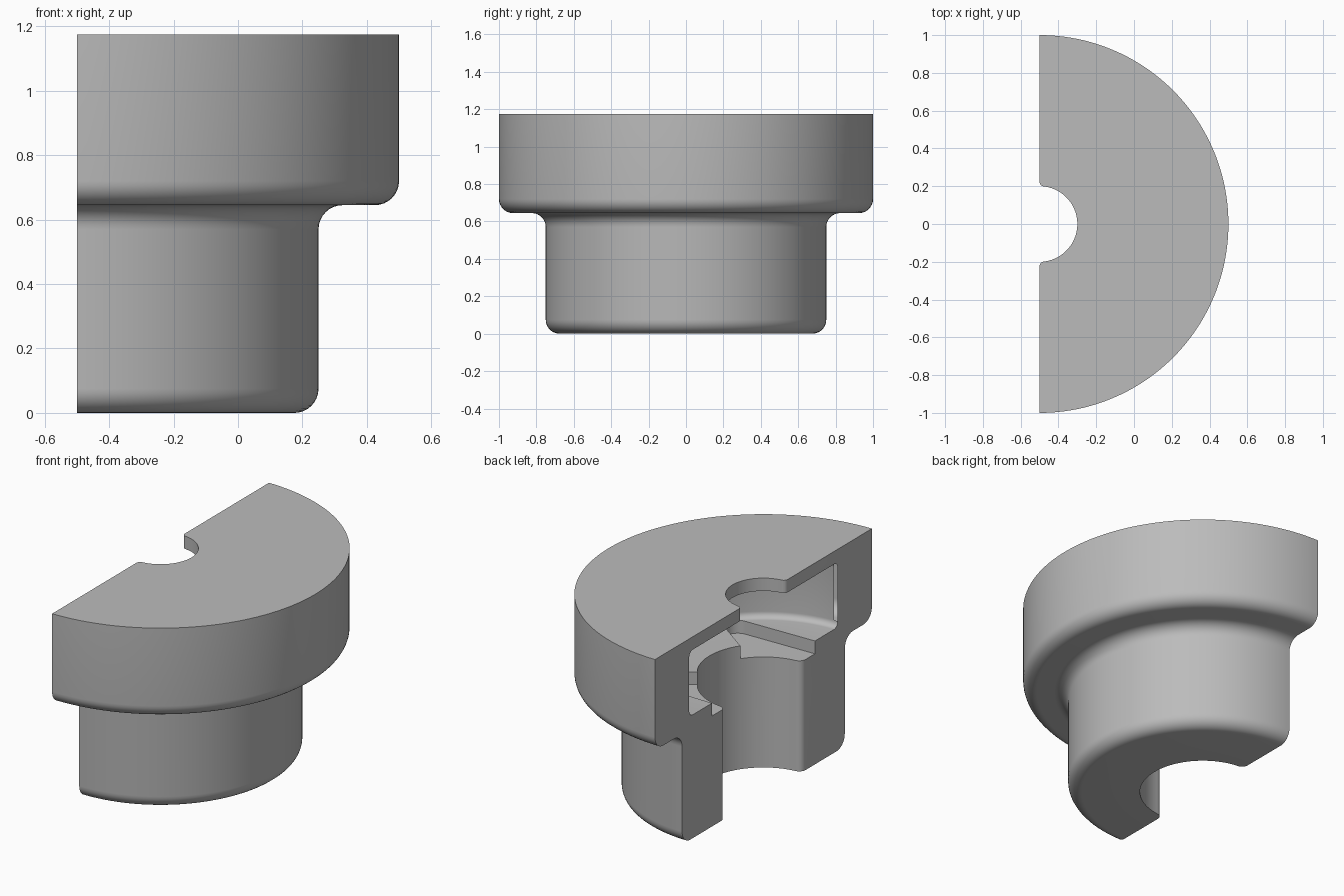
import bpy, bmesh
from math import sin, cos, pi, sqrt, atan2, radians, tan
from mathutils import Vector

cube = bpy.data.objects.get("Cube")
if cube:
    bpy.data.objects.remove(cube, do_unlink=True)

AXIS_X = -0.5
HEIGHT = 1.175
LEDGE = 0.645

grey = bpy.data.materials.new("plain_grey")
grey.use_nodes = True
grey.diffuse_color = (0.5, 0.5, 0.5, 1)
grey.node_tree.nodes["Principled BSDF"].inputs["Base Color"].default_value = (0.5, 0.5, 0.5, 1)


def arc(cx, cy, r, start, end, steps=8):
    """Points on an arc, angles in degrees."""
    angles = [radians(start + (end - start) * i / steps) for i in range(steps + 1)]
    return [(cx + r * cos(a), cy + r * sin(a)) for a in angles]


def finish(name, bm):
    bmesh.ops.remove_doubles(bm, verts=bm.verts, dist=1e-5)
    bmesh.ops.recalc_face_normals(bm, faces=bm.faces)
    mesh = bpy.data.meshes.new(name)
    bm.to_mesh(mesh)
    bm.free()
    mesh.materials.append(grey)
    obj = bpy.data.objects.new(name, mesh)
    obj.location.x = AXIS_X
    bpy.context.collection.objects.link(obj)
    return obj


def revolve(name, profile, sweep, steps):
    """Turn a profile, which starts and ends on the axis, about z."""
    bm = bmesh.new()
    rows = []
    for i in range(steps + 1):
        a = -pi / 2 + sweep * i / steps
        rows.append([bm.verts.new((r * cos(a), r * sin(a), z)) for r, z in profile])
    for p, q in zip(rows, rows[1:]):
        for k in range(len(profile) - 1):
            bm.faces.new((p[k], q[k], q[k + 1], p[k + 1]))
    if sweep < 2 * pi:
        bm.faces.new(rows[0])
        bm.faces.new(rows[-1])
    bmesh.ops.remove_doubles(bm, verts=bm.verts, dist=1e-5)
    bmesh.ops.dissolve_degenerate(bm, edges=bm.edges, dist=1e-6)
    return finish(name, bm)


def prism(name, outline, z0, z1):
    bm = bmesh.new()
    face = bm.faces.new([bm.verts.new((x, y, z0)) for x, y in outline])
    made = bmesh.ops.extrude_face_region(bm, geom=[face])["geom"]
    top = [v for v in made if isinstance(v, bmesh.types.BMVert)]
    bmesh.ops.translate(bm, verts=top, vec=(0, 0, z1 - z0))
    return finish(name, bm)


def mirrored(half):
    """Close an outline by mirroring it across y = 0."""
    return half + [(x, -y) for x, y in reversed(half) if abs(y) > 1e-6]


def round_mouth(r, f):
    """Half-round opening whose edges at the flat side are rounded by f."""
    yc = sqrt((r + f) ** 2 - f ** 2)
    tangent = atan2(yc, f) * 180 / pi
    half = [(-0.1, yc)] + arc(f, yc, f, 180, 180 + tangent)
    half += arc(0, 0, r, tangent, 0, 40)[1:]
    return mirrored(half)


# Stepped outer body
fillet = 0.075
outer = [(0, 0)]
outer += arc(0.75 - fillet, fillet, fillet, -90, 0)
outer += arc(0.75 + fillet, LEDGE - fillet, fillet, 180, 90)
outer += arc(1 - fillet, LEDGE + fillet, fillet, -90, 0)
outer += [(1, HEIGHT), (0, HEIGHT)]
body = revolve("stepped_collar", outer, pi, 96)

# Round chamber inside the wide part
f = 0.035
chamber = [(0, 0.72)] + arc(0.685 - f, 0.72 + f, f, -90, 0)
chamber += arc(0.685 - f, 1.1 - f, f, 0, 90) + [(0, 1.1)]

# Side pockets: a straight outer wall and a radial wall meeting at a rounded tip
wall, tip_r, spread = 0.465, 0.07, 35
cy = wall - tip_r
cx = (cy - tip_r / cos(radians(spread))) / tan(radians(spread))
pocket = [(-0.1, wall + 0.01), (0, wall + 0.01)]
pocket += arc(cx, cy, tip_r, 90, spread - 90, 12) + [(0.01, 0)]

cutters = [
    revolve("chamber_cutter", chamber, 2 * pi, 192),
    prism("top_hole_cutter", round_mouth(0.2, 0.025), 1.0, 1.3),
    prism("bore_cutter", round_mouth(0.35, 0.04), -0.1, 0.8),
    prism("pocket_cutter", mirrored(pocket), LEDGE, 0.8),
]

bpy.ops.object.select_all(action="DESELECT")
bpy.context.view_layer.objects.active = body
body.select_set(True)
for cutter in cutters:
    cutter.hide_render = True
    mod = body.modifiers.new(cutter.name, "BOOLEAN")
    mod.operation = "DIFFERENCE"
    mod.solver = "EXACT"
    mod.object = cutter
    bpy.ops.object.modifier_apply(modifier=mod.name)
    bpy.data.objects.remove(cutter, do_unlink=True)

bpy.ops.object.shade_smooth_by_angle(angle=radians(30))
